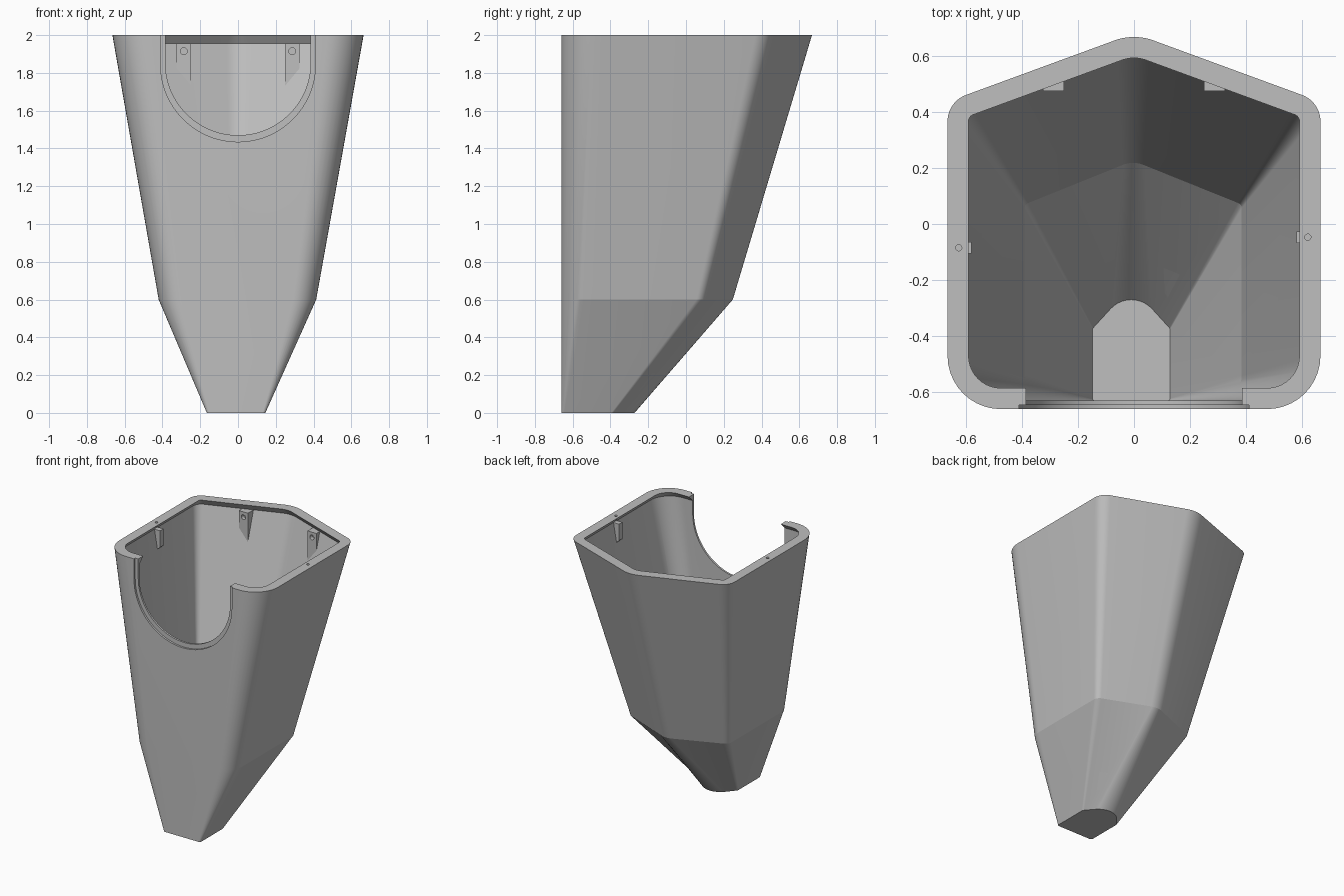
import bpy, bmesh, math
from mathutils import Vector

if "Cube" in bpy.data.objects:
    bpy.data.objects.remove(bpy.data.objects["Cube"])

grey = bpy.data.materials.new("plain grey")
grey.use_nodes = True
COLOUR = (0.52, 0.52, 0.52, 1)
grey.diffuse_color = COLOUR
grey.node_tree.nodes["Principled BSDF"].inputs["Base Color"].default_value = COLOUR

FRONT = -0.66
SEGS = 10
# height: centre x, half width, rear corner y, ridge y, radii of front / rear / ridge corners
SECTIONS = {
    0.0: (-0.01, 0.155, -0.385, -0.20, 0.015, 0.03, 0.13),
    0.6: (-0.003, 0.417, 0.09, 0.258, 0.12, 0.05, 0.13),
    2.0: (0.0, 0.665, 0.436, 0.68, 0.19, 0.10, 0.20),
}


def params(z):
    """Section measurements at any height."""
    lo, hi = (0.0, 0.6) if z <= 0.6 else (0.6, 2.0)
    f = (z - lo) / (hi - lo)
    return [a + (b - a) * f for a, b in zip(SECTIONS[lo], SECTIONS[hi])]


def ring(z, inset=0.0):
    """Rounded five-sided outline at height z, moved inward by inset."""
    cx, w, yc, ya, rf, rr, ra = params(z)
    slope = (ya - yc) / w
    drop = inset * math.sqrt(1 + slope * slope)
    yc, ya, w, yf = yc + slope * inset - drop, ya - drop, w - inset, FRONT + inset
    corners = [Vector(p) for p in ((cx - w, yf), (cx + w, yf), (cx + w, yc), (cx, ya), (cx - w, yc))]
    radii = [max(r - inset, 0.008) for r in (rf, rf, rr, ra, rr)]
    points = []
    for i, (c, r) in enumerate(zip(corners, radii)):
        before = (corners[i - 1] - c).normalized()
        after = (corners[(i + 1) % 5] - c).normalized()
        half = before.angle(after) / 2
        centre = c + (before + after).normalized() * (r / math.sin(half))
        start = c + before * (r / math.tan(half)) - centre
        sweep = math.pi - 2 * half
        for k in range(SEGS + 1):
            a = sweep * k / SEGS
            x = start.x * math.cos(a) - start.y * math.sin(a)
            y = start.x * math.sin(a) + start.y * math.cos(a)
            points.append((centre.x + x, centre.y + y, z))
    return points


def loft(name, rings):
    """Closed solid through a series of matching rings."""
    bm = bmesh.new()
    loops = [[bm.verts.new(p) for p in r] for r in rings]
    n = len(loops[0])
    for a, b in zip(loops, loops[1:]):
        for i in range(n):
            j = (i + 1) % n
            bm.faces.new((a[i], a[j], b[j], b[i]))
    bm.faces.new(loops[0][::-1])
    bm.faces.new(loops[-1])
    bmesh.ops.recalc_face_normals(bm, faces=bm.faces)
    mesh = bpy.data.meshes.new(name)
    bm.to_mesh(mesh)
    bm.free()
    mesh.materials.append(grey)
    ob = bpy.data.objects.new(name, mesh)
    bpy.context.collection.objects.link(ob)
    return ob


def cut(target, cutter):
    """Subtract the cutter and remove it."""
    cutter.hide_render = True
    mod = target.modifiers.new("cut", 'BOOLEAN')
    mod.operation, mod.solver, mod.object = 'DIFFERENCE', 'EXACT', cutter
    bpy.context.view_layer.objects.active = target
    bpy.ops.object.modifier_apply(modifier=mod.name)
    bpy.data.objects.remove(cutter)


def circle(r, n=20):
    return [(r * math.cos(math.tau * i / n), r * math.sin(math.tau * i / n)) for i in range(n)]


def u_cutter(r, cz, y0, y1):
    """U-shaped prism open at the top."""
    arc = [(r * math.cos(a), cz + r * math.sin(a))
           for a in (math.pi + math.pi * i / 48 for i in range(49))]
    outline = [(-r, 2.2)] + arc + [(r, 2.2)]
    return loft("opening_cutter", [[(x, y, z) for x, z in outline] for y in (y0, y1)])


# Hollow body: outside up, over the rim lip, inside down to the floor
LIP, WALL = 1.955, 0.03
body = loft("hopper_body", [ring(0), ring(0.6), ring(2), ring(2, 0.075),
                            ring(LIP, WALL), ring(0.6, WALL), ring(WALL, WALL)])

# Front opening with a stepped outer edge
cut(body, u_cutter(0.385, 1.855, -0.8, -0.3))
cut(body, u_cutter(0.41, 1.845, -0.8, -0.645))

# Small pin holes in the side rims
for px, py in ((-0.625, -0.085), (0.62, -0.047)):
    cut(body, loft("pin_cutter", [[(px + x, py + y, z) for x, y in circle(0.011)]
                                  for z in (1.9, 2.1)]))


def rear_wall(x, z):
    """Depth of the rear wall's middle surface."""
    _, w, yc, ya, *_ = params(z)
    return ya - (ya - yc) / w * abs(x) - 0.02


# Wedge brackets on the rear wall, each with a screw hole
for side, name in ((-1, "right_bracket"), (1, "left_bracket")):
    face, ends = 0.475, []
    for x in (side * 0.25, side * 0.325):
        top = rear_wall(x, LIP)
        fall = (top - rear_wall(x, 1.7)) / (LIP - 1.7)
        ends.append([(x, face, LIP), (x, top, LIP), (x, face, LIP - (top - face) / fall)])
    bracket = loft(name, ends)
    cut(bracket, loft("screw_cutter", [[(side * 0.287 + x, y, 1.915 + z) for x, z in circle(0.018)]
                                       for y in (0.45, 0.505)]))

# Small clips beneath the side rims
for side, cy, name in ((-1, -0.085, "right_clip"), (1, -0.047, "left_clip")):
    profile = [(0.58, LIP), (0.64, LIP), (0.612, 1.80), (0.58, 1.83)]
    loft(name, [[(side * x, y, z) for x, z in profile] for y in (cy - 0.02, cy + 0.02)])

# Smooth rounded corners, crisp edges elsewhere
bpy.ops.object.select_all(action='DESELECT')
body.select_set(True)
bpy.context.view_layer.objects.active = body
bpy.ops.object.shade_smooth_by_angle(angle=math.radians(12))
